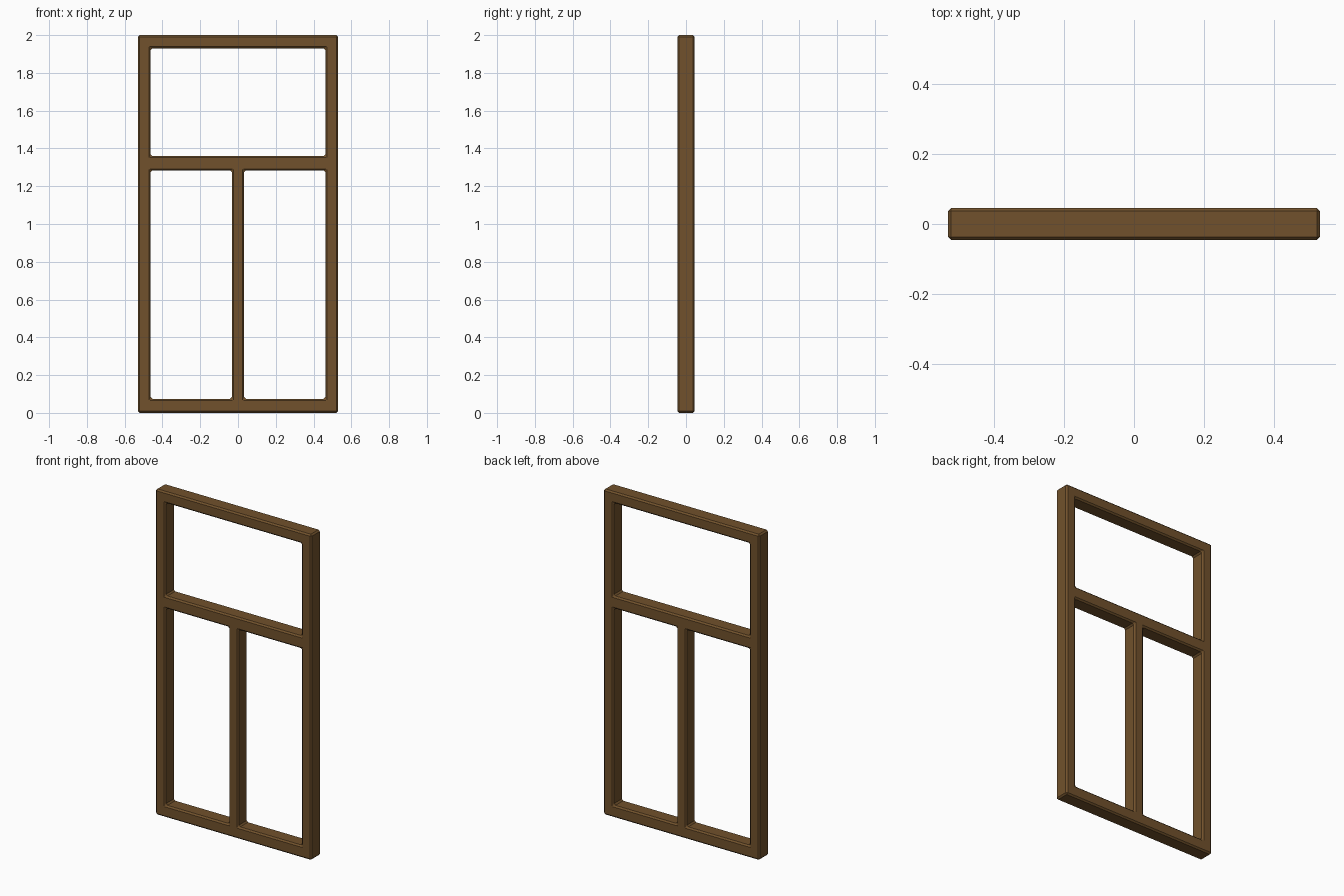
import bpy, bmesh, math

if "Cube" in bpy.data.objects:
    bpy.data.objects.remove(bpy.data.objects["Cube"])

# Outer size and bar positions
xs = [-0.53, -0.462, -0.033, 0.033, 0.462, 0.53]
zs = [0.0, 0.074, 1.283, 1.36, 1.93, 2.0]
depth = 0.092
bevel = 0.009
# Grid cells left open: two lower panes and one wide upper pane
openings = {(1, 1), (3, 1), (1, 3), (2, 3), (3, 3)}

wood = bpy.data.materials.new("brown wood")
wood.diffuse_color = (0.165, 0.083, 0.025, 1.0)
wood.use_nodes = True
wood.node_tree.nodes["Principled BSDF"].inputs["Base Color"].default_value = wood.diffuse_color

# Flat front layout of the frame
bm = bmesh.new()
grid = [[bm.verts.new((x, -depth / 2, z)) for z in zs] for x in xs]
for i in range(len(xs) - 1):
    for j in range(len(zs) - 1):
        if (i, j) not in openings:
            bm.faces.new((grid[i][j], grid[i + 1][j],
                          grid[i + 1][j + 1], grid[i][j + 1]))
bmesh.ops.delete(bm, geom=[v for v in bm.verts if not v.link_faces], context='VERTS')

# Give it thickness
res = bmesh.ops.extrude_face_region(bm, geom=bm.faces[:], use_keep_orig=True)
new_verts = [g for g in res["geom"] if isinstance(g, bmesh.types.BMVert)]
bmesh.ops.translate(bm, verts=new_verts, vec=(0, depth, 0))
bmesh.ops.recalc_face_normals(bm, faces=bm.faces[:])

# Chamfer every hard edge, including the pane corners
hard = [e for e in bm.edges
        if len(e.link_faces) == 2 and e.calc_face_angle(0) > math.radians(30)]
bmesh.ops.bevel(bm, geom=hard, offset=bevel, offset_type='OFFSET',
                segments=1, affect='EDGES', clamp_overlap=True)
bmesh.ops.recalc_face_normals(bm, faces=bm.faces[:])

mesh = bpy.data.meshes.new("window_frame")
bm.to_mesh(mesh)
bm.free()
mesh.materials.append(wood)
frame = bpy.data.objects.new("window_frame", mesh)
bpy.context.collection.objects.link(frame)
